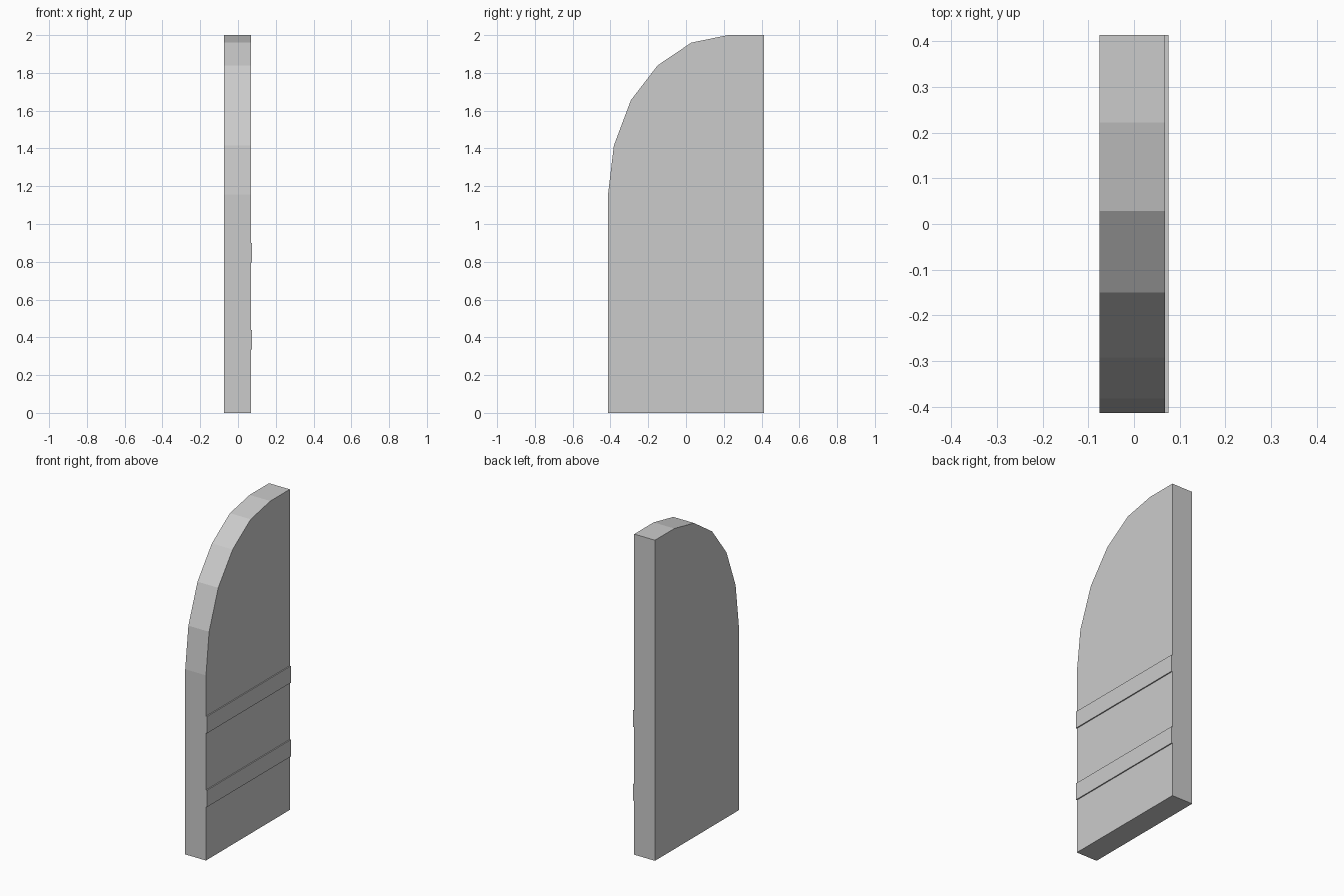
import bpy, bmesh

if "Cube" in bpy.data.objects:
    bpy.data.objects.remove(bpy.data.objects["Cube"])


def prism(name, profile, x0, x1):
    """Extrude a (y, z) outline from x0 to x1."""
    bm = bmesh.new()
    face = bm.faces.new([bm.verts.new((x0, y, z)) for y, z in profile])
    new = bmesh.ops.extrude_face_region(bm, geom=[face])["geom"]
    verts = [v for v in new if isinstance(v, bmesh.types.BMVert)]
    bmesh.ops.translate(bm, verts=verts, vec=(x1 - x0, 0, 0))
    bmesh.ops.recalc_face_normals(bm, faces=bm.faces)
    mesh = bpy.data.meshes.new(name)
    bm.to_mesh(mesh)
    bm.free()
    obj = bpy.data.objects.new(name, mesh)
    bpy.context.collection.objects.link(obj)
    return obj


HALF = 0.413            # half the panel's width
BACK, FACE, BAND = -0.075, 0.068, 0.075

# Panel with a faceted curve up to the straight edge
prism("door_panel", [
    (-HALF, 0), (HALF, 0), (HALF, 2), (0.222, 2), (0.028, 1.96),
    (-0.15, 1.84), (-0.292, 1.655), (-0.382, 1.415), (-HALF, 1.155),
], BACK, FACE)

# Shallow raised bands across one face
for name, z in (("lower_band", 0.335), ("upper_band", 0.795)):
    top = z + 0.105
    prism(name, [(-HALF, z), (HALF, z), (HALF, top), (-HALF, top)], FACE, BAND)
